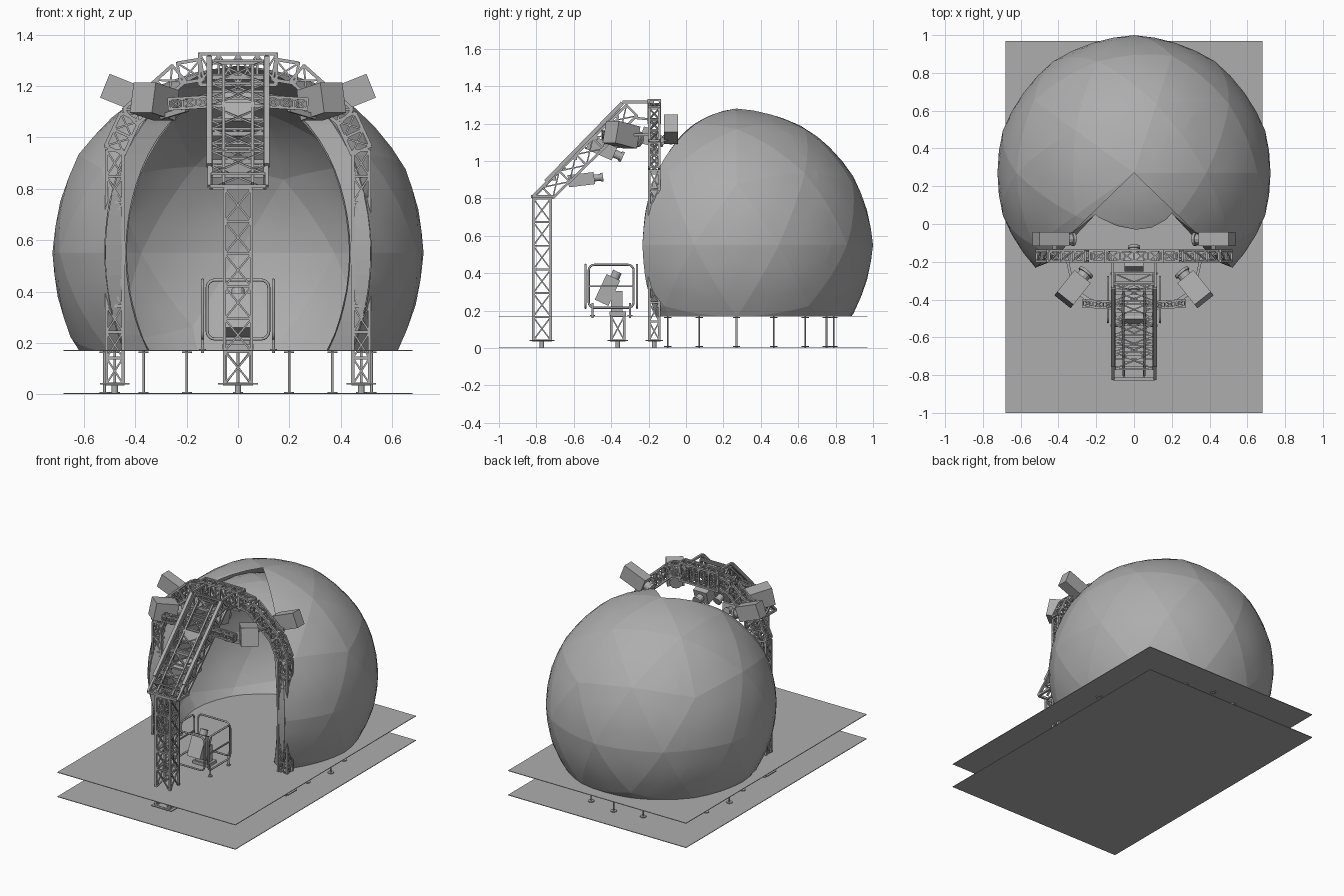
import bpy, bmesh, math
from mathutils import Vector, Matrix

cube = bpy.data.objects.get("Cube")
if cube:
    bpy.data.objects.remove(cube)

grey = bpy.data.materials.new("neutral grey")
grey.use_nodes = True
COLOUR = (0.42, 0.42, 0.42, 1)
grey.diffuse_color = COLOUR
grey.node_tree.nodes["Principled BSDF"].inputs["Base Color"].default_value = COLOUR

X, Y, Z = Vector((1, 0, 0)), Vector((0, 1, 0)), Vector((0, 0, 1))
FLOOR = 0.17
CENTRE = Vector((0, 0.27, 0.55))


def finish(name, bm):
    mesh = bpy.data.meshes.new(name)
    bm.to_mesh(mesh)
    bm.free()
    mesh.materials.append(grey)
    obj = bpy.data.objects.new(name, mesh)
    bpy.context.collection.objects.link(obj)
    return obj


def smooth(obj, degrees):
    bpy.ops.object.select_all(action='DESELECT')
    obj.select_set(True)
    bpy.context.view_layer.objects.active = obj
    bpy.ops.object.shade_smooth_by_angle(angle=math.radians(degrees))


def block(bm, loc, size, rot=None):
    m = Matrix.Translation(loc) @ (rot or Matrix()) @ Matrix.Diagonal((*size, 1))
    bmesh.ops.create_cube(bm, size=1, matrix=m)


def bar(bm, a, b, t=0.01):
    a, b = Vector(a), Vector(b)
    rot = (b - a).to_track_quat('Z', 'Y').to_matrix().to_4x4()
    block(bm, (a + b) / 2, (t, t, (b - a).length), rot)


def rod(bm, loc, radius, depth, rot=None, sides=12):
    bmesh.ops.create_cone(bm, cap_ends=True, segments=sides, radius1=radius, radius2=radius,
                          depth=depth, matrix=Matrix.Translation(loc) @ (rot or Matrix()))


def truss(bm, a, b, width, depth, bays, side=X, t=0.013):
    """Box truss with crossed braces on its four faces."""
    a, b = Vector(a), Vector(b)
    v = (b - a).cross(side).normalized()
    corners = [side * (i * width / 2) + v * (j * depth / 2)
               for i, j in ((-1, -1), (1, -1), (1, 1), (-1, 1))]
    for k, c in enumerate(corners):
        n = corners[(k + 1) % 4]
        bar(bm, a + c, b + c, t)
        for i in range(bays + 1):
            p = a.lerp(b, i / bays)
            bar(bm, p + c, p + n, t * 0.8)
            if i < bays:
                q = a.lerp(b, (i + 1) / bays)
                bar(bm, p + c, q + n, t * 0.55)
                bar(bm, p + n, q + c, t * 0.55)


def projector(name, loc, aim, size):
    """Box body with a lens barrel pointing along aim."""
    bm = bmesh.new()
    aim = Vector(aim).normalized()
    rot = aim.to_track_quat('Y', 'Z').to_matrix().to_4x4()
    turn = aim.to_track_quat('Z', 'Y').to_matrix().to_4x4()
    loc = Vector(loc)
    block(bm, loc, size, rot)
    tip = loc + aim * (size[1] / 2 + 0.02)
    rod(bm, tip, size[2] * 0.28, 0.04, turn)
    rod(bm, tip + aim * 0.02, size[2] * 0.36, 0.015, turn)
    return finish(name, bm)


def dome(name, radius, half_angle, opening_top):
    """Faceted sphere cut off at the floor, with a wedge opening at the front."""
    bm = bmesh.new()
    bmesh.ops.create_icosphere(bm, subdivisions=2, radius=radius)
    bmesh.ops.subdivide_edges(bm, edges=bm.edges[:], cuts=3, use_grid_fill=True)
    for v in bm.verts:
        v.co = v.co.lerp(v.co.normalized() * radius, 0.8)
    bmesh.ops.translate(bm, verts=bm.verts[:], vec=CENTRE)

    def cut(co, no, clear=False):
        bmesh.ops.bisect_plane(bm, geom=bm.verts[:] + bm.edges[:] + bm.faces[:],
                               plane_co=co, plane_no=no, clear_inner=clear)
    cut(Z * FLOOR, Z, True)
    for s in (-1, 1):
        cut(CENTRE, Vector((s * math.cos(half_angle), math.sin(half_angle), 0)))
    cut(Z * opening_top, Z)
    gone = []
    for f in bm.faces:
        c = f.calc_center_median()
        if c.z < opening_top and abs(c.x) < (CENTRE.y - c.y) * math.tan(half_angle):
            gone.append(f)
    bmesh.ops.delete(bm, geom=gone, context='FACES')
    smooth(finish(name, bm), 6)


OUTER, INNER = 0.73, 0.64
OUT_ANGLE, IN_ANGLE = math.radians(46), math.radians(43)
dome("outer_dome", OUTER, OUT_ANGLE, 2)
dome("inner_screen", INNER, IN_ANGLE, 1.11)

# Rims closing the gap between both shells beside the opening
bm = bmesh.new()
for s in (-1, 1):
    last = None
    for i in range(17):
        z = FLOOR - CENTRE.z + i * (1.11 - FLOOR) / 16
        pair = []
        for r, a in ((INNER, IN_ANGLE), (OUTER * 0.985, OUT_ANGLE)):
            h = math.sqrt(r * r - z * z)
            pair.append(bm.verts.new(CENTRE + Vector((s * h * math.sin(a), -h * math.cos(a), z))))
        if last:
            bm.faces.new((last[0], last[1], pair[1], pair[0]))
        last = pair
finish("opening_rims", bm)

# Ground and raised floor sheets
for name, z in (("ground_sheet", 0.002), ("raised_floor", FLOOR)):
    bm = bmesh.new()
    block(bm, (0, -0.015, z), (1.36, 1.97, 0.004))
    finish(name, bm)

# Floor posts in a ring under the dome
bm = bmesh.new()
for i in range(-6, 7):
    a = i * math.pi / 8
    p = CENTRE + Vector((math.sin(a), math.cos(a), 0)) * 0.52
    rod(bm, (p.x, p.y, FLOOR / 2), 0.005, FLOOR)
    for z in (0.007, FLOOR - 0.006):
        rod(bm, (p.x, p.y, z), 0.02, 0.005)
finish("floor_posts", bm)

# Lattice columns and the short seat pedestal
for name, x, y, top, w, d, bays in (
        ("front_column", 0, -0.77, 0.8, 0.105, 0.095, 6),
        ("left_column", 0.48, -0.17, 0.95, 0.065, 0.055, 9),
        ("right_column", -0.48, -0.17, 0.95, 0.065, 0.055, 9),
        ("seat_pedestal", 0, -0.365, FLOOR, 0.1, 0.07, 1)):
    bm = bmesh.new()
    truss(bm, (x, y, 0.04), (x, y, top), w, d, bays)
    block(bm, (x, y, 0.04), (w + 0.05, d + 0.04, 0.006))
    rod(bm, (x, y, 0.02), 0.012, 0.04)
    finish(name, bm)

# Arch between the side columns
bm = bmesh.new()
for s in (-1, 1):
    path = [(0.48, 0.95), (0.42, 1.08), (0.23, 1.25), (0.14, 1.265)]
    for k, (p, q) in enumerate(zip(path, path[1:])):
        truss(bm, (s * p[0], -0.17, p[1]), (s * q[0], -0.17, q[1]), 0.055, 0.08, (2, 3, 1)[k], Y)
truss(bm, (-0.15, -0.17, 1.265), (0.15, -0.17, 1.265), 0.06, 0.12, 4, Y)
finish("arch_truss", bm)

# Sloping boom from the front column up to the arch
bm = bmesh.new()
low, high = Vector((0, -0.74, 0.83)), Vector((0, -0.29, 1.27))
truss(bm, low, high, 0.21, 0.08, 5)
for s in (-1, 1):
    x = X * s * 0.112
    bar(bm, x + Vector((0, -0.75, 0.89)), x + Vector((0, -0.34, 1.31)), 0.022)
    bar(bm, x + Vector((0, -0.34, 1.315)), x + Vector((0, -0.17, 1.315)), 0.014)
    bar(bm, x + Vector((0, -0.27, 1.23)), x + Vector((0, -0.17, 1.22)), 0.012)
    bar(bm, x + Vector((0, -0.82, 0.81)), x + Vector((0, -0.7, 0.81)), 0.015)
    bar(bm, x + Vector((0, -0.82, 0.81)), x + Vector((0, -0.74, 0.89)), 0.015)
    bar(bm, x * 0.5 + Vector((0, -0.8, 0.82)), x * 0.5 + Vector((0, -0.35, 1.28)), 0.012)
bar(bm, (-0.11, -0.82, 0.81), (0.11, -0.82, 0.81), 0.015)
for i in range(9):
    p = low.lerp(high, i / 8) + Vector((0, -0.02, 0.02))
    bar(bm, p - X * 0.105, p + X * 0.105, 0.018 if i % 2 else 0.01)
finish("sloping_boom", bm)

# Side arms and paired projectors
for s, label in ((1, "left"), (-1, "right")):
    bm = bmesh.new()
    truss(bm, (s * 0.11, -0.43, 1.14), (s * 0.27, -0.42, 1.13), 0.035, 0.04, 3, Y, 0.01)
    bar(bm, (s * 0.2, -0.43, 1.11), (s * 0.3, -0.36, 1.08), 0.02)
    bar(bm, (s * 0.42, -0.16, 1.1), (s * 0.42, -0.08, 1.13), 0.025)
    bar(bm, (s * 0.36, -0.16, 1.14), (s * 0.32, -0.34, 1.14), 0.015)
    finish(label + "_arm", bm)
    projector(label + "_front_projector", (s * 0.325, -0.345, 1.14), (-s * 0.6, 0.75, -0.2),
              (0.11, 0.15, 0.12))
    projector(label + "_rear_projector", (s * 0.44, -0.08, 1.17), (-s, 0, -0.4),
              (0.075, 0.17, 0.1))

# Projectors hanging in the boom
projector("lower_projector", (0, -0.56, 0.9), (0, 1, 0.12), (0.13, 0.14, 0.065))
projector("middle_projector", (0, -0.45, 1.07), (0, 1, -0.45), (0.13, 0.15, 0.08))
projector("upper_projector", (0, -0.2, 1.13), (0, 1, -0.3), (0.1, 0.08, 0.09))

# Operator cage of rounded tube loops
def tube_loop(name, centre, side, w, h, r=0.03):
    curve = bpy.data.curves.new(name, 'CURVE')
    curve.dimensions = '3D'
    curve.bevel_depth = 0.006
    curve.bevel_resolution = 2
    pts = []
    for k, (i, j) in enumerate(((1, 1), (-1, 1), (-1, -1), (1, -1))):
        for n in range(5):
            a = (k + n / 4) * math.pi / 2
            pts.append(centre + side * (i * (w / 2 - r) + r * math.cos(a))
                       + Z * (j * (h / 2 - r) + r * math.sin(a)))
    spline = curve.splines.new('POLY')
    spline.points.add(len(pts) - 1)
    for sp, p in zip(spline.points, pts):
        sp.co = (*p, 1)
    spline.use_cyclic_u = True
    curve.materials.append(grey)
    bpy.context.collection.objects.link(bpy.data.objects.new(name, curve))


bm = bmesh.new()
for s, a, b in ((1, "left", "rear"), (-1, "right", "front")):
    tube_loop(a + "_cage_rail", Vector((s * 0.138, -0.4, 0.33)), Y, 0.24, 0.23)
    tube_loop(b + "_cage_rail", Vector((0, -0.4 + s * 0.138, 0.33)), X, 0.24, 0.23)
    bar(bm, (s * 0.138, -0.52, 0.33), (s * 0.138, -0.28, 0.33), 0.008)
    for y in (-0.5, -0.3):
        rod(bm, (s * 0.138, y, 0.2), 0.006, 0.08)
        rod(bm, (s * 0.138, y, FLOOR + 0.004), 0.014, 0.006)
finish("cage_feet", bm)

# Tilted operator seat with head unit
bm = bmesh.new()
tilt = Matrix.Rotation(math.radians(-25), 4, 'X')
block(bm, (0, -0.42, 0.31), (0.1, 0.08, 0.15), tilt)
rod(bm, (0, -0.375, 0.39), 0.025, 0.04, tilt)
block(bm, (0, -0.37, 0.24), (0.09, 0.06, 0.13))
block(bm, (0, -0.365, 0.185), (0.12, 0.09, 0.02))
finish("operator_seat", bm)
